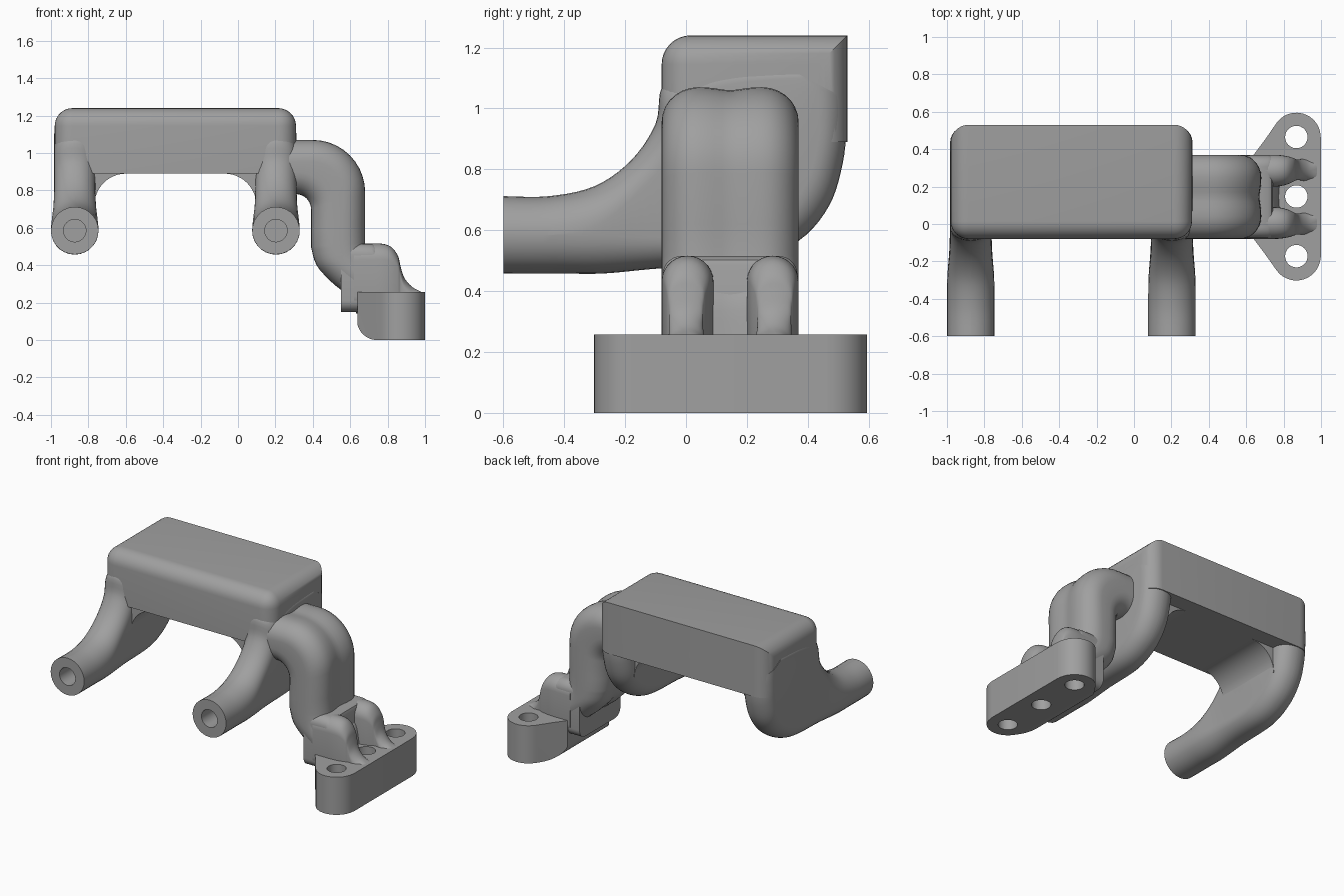
import bpy, bmesh, math
from mathutils import Vector

if "Cube" in bpy.data.objects:
    bpy.data.objects.remove(bpy.data.objects["Cube"])

grey = bpy.data.materials.new("cast_grey")
grey.diffuse_color = (0.35, 0.35, 0.35, 1)
grey.use_nodes = True
grey.node_tree.nodes["Principled BSDF"].inputs["Base Color"].default_value = grey.diffuse_color


def finish(name, bm):
    bmesh.ops.recalc_face_normals(bm, faces=bm.faces[:])
    me = bpy.data.meshes.new(name)
    bm.to_mesh(me)
    bm.free()
    ob = bpy.data.objects.new(name, me)
    bpy.context.collection.objects.link(ob)
    me.materials.append(grey)
    return ob


def boolean(ob, cutter, op='DIFFERENCE'):
    m = ob.modifiers.new("cut", 'BOOLEAN')
    m.operation, m.object, m.solver = op, cutter, 'EXACT'
    bpy.context.view_layer.objects.active = ob
    bpy.ops.object.modifier_apply(modifier=m.name)
    bpy.data.objects.remove(cutter)


def prism(name, pts, to3d, lo, hi):
    """Extrude a 2D outline between two depths."""
    bm = bmesh.new()
    a = [bm.verts.new(to3d(p, lo)) for p in pts]
    b = [bm.verts.new(to3d(p, hi)) for p in pts]
    n = len(pts)
    bm.faces.new(a)
    bm.faces.new(b[::-1])
    for i in range(n):
        bm.faces.new((a[i], a[(i + 1) % n], b[(i + 1) % n], b[i]))
    return finish(name, bm)


def arc(cx, cy, r, a0, a1, n=12):
    return [(cx + r * math.cos(math.radians(a0 + (a1 - a0) * i / n)),
             cy + r * math.sin(math.radians(a0 + (a1 - a0) * i / n))) for i in range(n + 1)]


def circle(cx, cy, r, n=32):
    return arc(cx, cy, r, 0, 360, n)[:-1]


def along_x(p, d): return (d, p[0], p[1])
def along_y(p, d): return (p[0], d, p[1])
def along_z(p, d): return (p[0], p[1], d)


def refine(st, k=5):
    """Catmull-Rom interpolation of station tuples."""
    out = []
    for i in range(len(st) - 1):
        p0, p1, p2, p3 = (st[max(i - 1, 0)], st[i], st[i + 1], st[min(i + 2, len(st) - 1)])
        for j in range(k):
            t = j / k
            out.append([0.5 * (2 * b + (c - a) * t + (2 * a - 5 * b + 4 * c - d) * t * t
                               + (3 * b - a - 3 * c + d) * t ** 3)
                        for a, b, c, d in zip(p0, p1, p2, p3)])
    return out + [list(st[-1])]


def loft(name, stations, to3d, dip=0.0):
    """Rounded-box rings; station = outer point, inner point, centre, half width, corner radius."""
    bm = bmesh.new()
    rings = []
    for ax, ay, bx, by, mid, hw, rad in stations:
        A, B = Vector((ax, ay)), Vector((bx, by))
        c, hh = (A + B) / 2, (A - B).length / 2
        d = (A - B).normalized()
        r = min(rad, hw, hh)
        uv = []
        for su, sv, a0 in ((1, 1, 0), (-1, 1, 90), (-1, -1, 180), (1, -1, 270)):
            uv += arc(su * (hw - r), sv * (hh - r), r, a0, a0 + 90, 7)
            if su == sv:                       # extra points on the long flats
                s = hw - r
                uv += [(su * s * (1 - q / 4), sv * hh) for q in range(1, 8)]
        ring = []
        for u, v in uv:
            v *= 1 - dip * math.exp(-(u / 0.05) ** 2)
            ring.append(bm.verts.new(to3d(c + d * v, mid + u)))
        rings.append(ring)
    n = len(rings[0])
    for p, q in zip(rings, rings[1:]):
        for i in range(n):
            bm.faces.new((p[i], p[(i + 1) % n], q[(i + 1) % n], q[i]))
    bm.faces.new(rings[0])
    bm.faces.new(rings[-1][::-1])
    bmesh.ops.remove_doubles(bm, verts=bm.verts[:], dist=1e-5)
    return finish(name, bm)


# main chamber: rounded top front, rounded ends, sharp rear and bottom edges
bm = bmesh.new()
bmesh.ops.create_cube(bm, size=1)
for v in bm.verts:
    v.co = (-0.335 + v.co.x * 1.29, 0.225 + v.co.y * 0.61, 1.065 + v.co.z * 0.35)


def ends_or_front(e):
    m = (e.verts[0].co + e.verts[1].co) / 2
    if m.z < 0.9:
        return False
    return not (m.z > 1.2 and m.y > 0.5)


bmesh.ops.bevel(bm, geom=[e for e in bm.edges if ends_or_front(e)], offset=0.095,
                segments=8, profile=0.5, affect='EDGES')
finish("chamber", bm)

# curved legs ending in round pipes with bores
LEG = [(-.6, .712, -.6, .458, .127), (-.45, .712, -.42, .458, .127),
       (-.30, .745, -.27, .458, .125), (-.18, .83, -.08, .475, .113),
       (-.10, .95, .20, .49, .11), (-.079, 1.07, .37, .565, .11),
       (0, 1.13, .47, .68, .11), (.1, 1.15, .515, .82, .11),
       (.2, 1.15, .528, .95, .11), (.3, 1.15, .528, 1.03, .11)]
for side, cx, s in (("left", -0.873, 1), ("right", 0.203, -1)):
    st = [(a, b, c, d, cx, w, w if w > .12 else .105) for a, b, c, d, w in LEG]
    leg = loft(side + "_pipe_leg", refine(st), along_x)
    boolean(leg, prism("bore", circle(cx, .585, .06), along_y, -0.7, -0.2))
    # inner fillet between leg and chamber
    pts = [(cx, .93), (cx, .72)] + [(cx + s * (.275 + x), z) for x, z in arc(0, .72, .17, 180, 90)]
    pts += [(cx + s * .275, .93)]
    prism(side + "_leg_fillet", pts, along_y, -0.06, 0.42)

# twin-lobed elbow dropping from the chamber to the flange
MID, HW, R = 0.145, 0.225, 0.12
elbow = [(.2, 1.07, .2, .78)]
for o, i in zip(arc(.40, .79, .28, 90, 0, 10), arc(.31, .70, .08, 90, 0, 10)):
    elbow.append(o + i)
elbow += [(.68, .62, .39, .58), (.68, .52, .39, .50)]
lower = [(.68, .52, .39, .50), (.69, .47, .42, .40), (.72, .43, .50, .31),
         (.76, .37, .58, .24), (.78, .25, .635, .14)]
elbow += [tuple(p) for p in refine(lower, 4)[1:]]
loft("twin_elbow", [e + (MID, HW, R) for e in elbow], along_y, 0.07)

# outlet shoulder and the two lobes running onto the flange
loft("outlet_shoulder", [(x, .515 - dz, x, .15, MID, HW - .004, .06)
                         for x, dz in ((.55, 0), (.66, 0), (.715, 0), (.735, .012), (.742, .03))], along_y)
LOBE = [(.62, .513, .14, .085), (.70, .515, .14, .085), (.77, .515, .14, .084),
        (.82, .497, .142, .075), (.855, .45, .145, .062), (.868, .40, .145, .056),
        (.888, .335, .145, .056), (.93, .285, .142, .062), (.985, .255, .14, .07)]
for side, s in (("front", -1), ("rear", 1)):
    st = [(x, z, x, .15, MID + s * o, w, w) for x, z, o, w in LOBE]
    loft(side + "_outlet_lobe", refine(st, 4), along_y)

# bolt flange: stadium on the right, web tapering left to the elbow
plate = [(1.0, -0.17)] + [(1.0, .465)] + arc(.868, .465, .13, 0, 145, 18)
plate += [(.70, .45), (.64, .37), (.64, -.08), (.70, -.16)]
plate += arc(.868, -.172, .13, 215, 360, 18)[:-1]
flange = prism("bolt_flange", plate, along_z, 0, .258)
section = [(1.1, -.1), (1.1, .4), (.6, .4), (.6, .25), (.64, .16)]
section += arc(.745, .11, .11, 180, 270) + [(.745, -.1)]
boolean(flange, prism("web_section", section, along_y, -1, 1), 'INTERSECT')
for y in (-.172, .147, .465):
    boolean(flange, prism("hole", circle(.868, y, .06), along_z, -.2, .5))

# smooth shading with crisp edges
for ob in bpy.context.scene.objects:
    ob.select_set(True)
    bpy.context.view_layer.objects.active = ob
bpy.ops.object.shade_smooth_by_angle(angle=math.radians(35))
